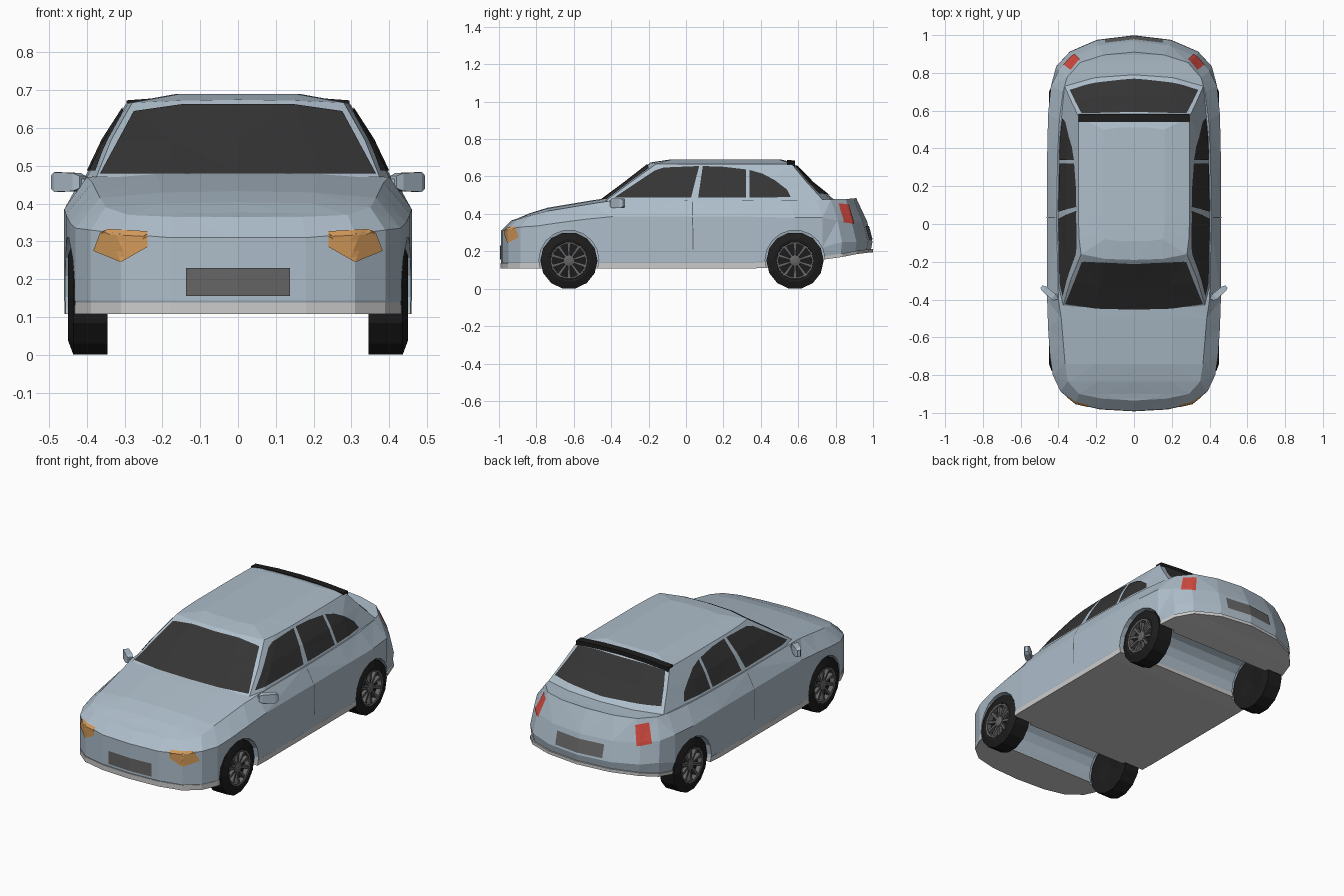
import bpy, bmesh, math
from mathutils import Vector
from mathutils.bvhtree import BVHTree

if "Cube" in bpy.data.objects:
    bpy.data.objects.remove(bpy.data.objects["Cube"])


def material(name, r, g, b):
    m = bpy.data.materials.new(name)
    m.diffuse_color = (r, g, b, 1)
    m.use_nodes = True
    m.node_tree.nodes["Principled BSDF"].inputs["Base Color"].default_value = m.diffuse_color
    return m


PAINT = material("paint", .42, .51, .59)
GLASS = material("glass", .035, .035, .035)
RUBBER = material("rubber", .012, .012, .012)
AMBER = material("amber", .65, .32, .1)
RED = material("red", .65, .07, .05)
DARK = material("dark_grey", .13, .13, .13)


def finish(name, bm, mat=None, mirror=False):
    bmesh.ops.remove_doubles(bm, verts=bm.verts, dist=1e-5)
    bmesh.ops.recalc_face_normals(bm, faces=bm.faces)
    me = bpy.data.meshes.new(name)
    bm.to_mesh(me)
    bm.free()
    ob = bpy.data.objects.new(name, me)
    bpy.context.collection.objects.link(ob)
    if mat:
        me.materials.append(mat)
    if mirror:
        ob.modifiers.new("mirror", 'MIRROR').use_mirror_merge = False
    return ob


def loft(name, rings, mat=None, cap=False, mirror=False, tris=False):
    """Skin a list of closed rings with equal point counts."""
    bm = bmesh.new()
    vs = [[bm.verts.new(p) for p in r] for r in rings]
    n = len(rings[0])
    for a, b in zip(vs, vs[1:]):
        for i in range(n):
            j = (i + 1) % n
            bm.faces.new((a[i], a[j], b[j], b[i]))
    if cap:
        bm.faces.new(vs[0])
        bm.faces.new(vs[-1])
    if tris:
        bmesh.ops.remove_doubles(bm, verts=bm.verts, dist=1e-5)
        bmesh.ops.triangulate(bm, faces=bm.faces)
    return finish(name, bm, mat, mirror)


def circle_x(x, r, cy, cz, n):
    """Ring of n points around an axis parallel to x."""
    return [(x, cy + r * math.sin((i + .5) * math.tau / n),
             cz + r * math.cos((i + .5) * math.tau / n)) for i in range(n)]


def panel(name, pts, axis, sign, target, mat, mirror=False, lift=.004, creases=()):
    """Project a flat outline on to a surface; axis 0 takes (y,z), axis 1 takes (x,z)."""
    tb = bmesh.new()
    tb.from_mesh(target.data)
    tree = BVHTree.FromBMesh(tb)
    tb.free()
    d = Vector((sign, 0, 0)) if axis == 0 else Vector((0, sign, 0))
    bm = bmesh.new()
    bm.faces.new([bm.verts.new(d * 2 + (Vector((0, a, z)) if axis == 0 else Vector((a, 0, z))))
                  for a, z in pts])
    for point, normal in creases:
        bmesh.ops.bisect_plane(bm, geom=bm.verts[:] + bm.edges[:] + bm.faces[:],
                               plane_co=point, plane_no=normal)
    bmesh.ops.triangulate(bm, faces=bm.faces)
    bmesh.ops.subdivide_edges(bm, edges=bm.edges, cuts=5, use_grid_fill=True)
    for v in bm.verts:
        hit = tree.ray_cast(v.co, -d)[0] or tree.find_nearest(v.co)[0]
        v.co = hit + d * lift
    return finish(name, bm, mat, mirror)


def both(pts):
    """Mirror a half outline of (x, y) points to the other side."""
    return pts + [(-x, y) for x, y in reversed(pts) if x > 0]


# Body stations from nose to tail: waist x, y, z, top edge x, y, z, underside z
stations = [
    (0, -.99, .31, 0, -.935, .365, .108), (.18, -.98, .31, .17, -.925, .365, .108),
    (.31, -.95, .32, .29, -.90, .37, .108), (.39, -.885, .33, .35, -.835, .39, .108),
    (.43, -.80, .335, .365, -.74, .415, .108), (.445, -.70, .35, .375, -.62, .435, .108),
    (.455, -.55, .37, .385, -.50, .455, .108), (.46, -.40, .385, .40, -.40, .47, .108),
    (.46, 0, .385, .41, 0, .475, .108), (.46, .35, .385, .405, .35, .475, .108),
    (.455, .58, .38, .395, .55, .475, .12), (.44, .73, .38, .375, .70, .475, .155),
    (.40, .81, .365, .355, .775, .478, .17), (.33, .885, .36, .285, .855, .48, .185),
    (.19, .945, .36, .16, .895, .482, .193), (0, .968, .36, 0, .91, .485, .195)]
body_rings, floor_rings = [], []
for x, y, z, xt, yt, zt, zb in stations:
    k = 1.03 if y > .8 else 1                       # rear bumper bulge
    crown = min(.018, (y + 1) * .12) if y < -.3 and x > 0 else 0
    lip = .25 if y > .8 else .22 if y > .7 else zb + .035
    half = [(x * k * .985, y * k * .99, zb + .006), (x * k, y * k, lip), (x, y, z),
            (xt, yt, zt), (xt * .55, yt, zt + crown * .8)]
    body_rings.append(half + [(0, yt, zt + crown)] + [(-a, b, c) for a, b, c in reversed(half)])
    fx, fy = x * k * .998, y * k * 1.002
    h = .03 if y < .7 else .018
    floor_rings.append([(fx, fy, zb), (fx, fy, zb + h), (-fx, fy, zb + h), (-fx, fy, zb)])
body = loft("body", body_rings, PAINT, tris=True)
underbody = loft("underbody", floor_rings)

# Wheel arches: wide at the sides, narrower between the wheels
WHEELS = {"front": -.626, "rear": .583}
for cy in WHEELS.values():
    cutter = loft("arch_cutter", [circle_x(s, r, cy, .153, 18) for s, r in
                                  ((-.6, .16), (-.335, .16), (-.33, .143),
                                   (.33, .143), (.335, .16), (.6, .16))], cap=True)
    cutter.hide_render = True
    for ob in (body, underbody):
        mod = ob.modifiers.new("arch", 'BOOLEAN')
        mod.operation, mod.object, mod.solver = 'DIFFERENCE', cutter, 'EXACT'
        bpy.context.view_layer.objects.active = ob
        bpy.ops.object.modifier_apply(modifier="arch")
    bpy.data.objects.remove(cutter)

# Cabin: half outlines at belt, mid window, roof edge and roof crown
levels = [
    (.47, 0, [(0, -.46), (.2, -.455), (.375, -.43), (.40, -.33), (.405, .05),
              (.397, .45), (.37, .735), (.2, .785), (0, .80)]),
    (.57, 0, [(0, -.325), (.18, -.32), (.335, -.295), (.35, -.2), (.357, .05),
              (.352, .45), (.33, .645), (.18, .668), (0, .675)]),
    (.675, .1, [(0, -.19), (.15, -.185), (.28, -.16), (.29, -.08), (.295, .05),
                (.295, .4), (.292, .565), (.15, .57), (0, .572)]),
    (.69, 0, [(0, -.09), (.08, -.09), (.155, -.08), (.16, -.04), (.165, .05),
              (.165, .35), (.16, .5), (.08, .51), (0, .51)])]
cabin = loft("cabin", [[(x, y, z - c * x * x) for x, y in both(o)] for z, c, o in levels],
             PAINT, cap=True, tris=True)

# Glass
folds = [((0, 0, .57), (0, 0, 1)), ((0, 0, 0), (1, 0, 0)),
         ((.18, 0, 0), (1, 0, 0)), ((-.18, 0, 0), (1, 0, 0))]
panel("windshield", [(-.365, .48), (.365, .48), (.276, .645), (.15, .663), (-.15, .663), (-.276, .645)],
      1, -1, cabin, GLASS, lift=.007, creases=folds)
panel("rear_window", [(-.34, .51), (0, .5), (.34, .51), (.278, .652), (.15, .66), (-.15, .66), (-.278, .652)],
      1, 1, cabin, GLASS, lift=.007, creases=folds)
side_windows = {
    "front_door_window": [(-.385, .487), (-.165, .633), (-.12, .648), (.07, .656), (.027, .487)],
    "rear_door_window": [(.065, .487), (.09, .656), (.2, .652), (.32, .638), (.32, .487)],
    "quarter_window": [(.34, .487), (.34, .635), (.41, .615), (.475, .58), (.54, .53), (.56, .49)]}
for name, pts in side_windows.items():
    panel(name, pts, 0, 1, cabin, GLASS, mirror=True, creases=folds[:1])

# Lights, plates and door seam
panel("headlight", [(.24, .327), (.24, .285), (.31, .245), (.383, .275), (.365, .323), (.345, .333)],
      1, -1, body, AMBER, mirror=True)
panel("tail_light", [(.285, .45), (.335, .457), (.375, .355), (.315, .345)], 1, 1, body, RED, mirror=True)
panel("front_plate", [(-.137, .155), (.137, .155), (.137, .23), (-.137, .23)], 1, -1, body, DARK)
panel("rear_plate", [(-.15, .262), (.15, .262), (.15, .335), (-.15, .335)], 1, 1, body, DARK)
panel("door_seam", [(.036, .21), (.041, .21), (.036, .465), (.031, .465)], 0, 1, body, DARK,
      mirror=True, lift=.002)

# Roof spoiler
loft("spoiler", [[(x, y, z - .17 * x * x) for y, z in
                  ((.54, .688), (.582, .686), (.582, .66), (.54, .66))]
                 for x in (-.295, -.15, 0, .15, .295)], RUBBER, cap=True)

# Door mirrors: tapered housing on a short arm
c, s = math.cos(math.radians(40)), math.sin(math.radians(40))
rings = []
for u, w, h in ((-.05, .012, .016), (-.03, .018, .024), (.035, .016, .026), (.052, .008, .017)):
    rings.append([(.45 + u * c - v * s, -.365 + u * s + v * c, .457 + t)
                  for v, t in ((-w, -h), (w, -h), (w, h), (-w, h))])
loft("door_mirror", rings, PAINT, cap=True, mirror=True)
loft("mirror_arm", [[(x, -.385 + v, .455 + t) for v, t in
                     ((-.015, -.01), (.015, -.01), (.015, .01), (-.015, .01))]
                    for x in (.375, .425)], PAINT, cap=True, mirror=True)

# Wheels: tyre, rim ring, hub and ten spokes
CZ = .15
for end, cy in WHEELS.items():
    tyre = ((0, .36), (.09, .345), (.153, .345), (.153, .436), (.115, .45), (.1, .447), (.096, .42), (0, .42))
    loft(end + "_tyre", [circle_x(x, r, cy, CZ, 14) for r, x in tyre], RUBBER, mirror=True)
    rim = ((.099, .42), (.099, .449), (.09, .447), (.09, .42))
    loft(end + "_rim", [circle_x(x, r, cy, CZ, 14) for r, x in rim], DARK, mirror=True)
    hub = ((.032, .42), (.03, .44), (.014, .444), (0, .444))
    loft(end + "_hub", [circle_x(x, r, cy, CZ, 10) for r, x in hub], DARK, mirror=True)
    bm = bmesh.new()
    for i in range(10):
        a = i * math.tau / 10
        d, t = Vector((0, math.sin(a), math.cos(a))), Vector((0, math.cos(a), -math.sin(a)))
        base = Vector((0, cy, CZ))
        inner, outer = ([bm.verts.new(base + d * r + t * q + Vector((x, 0, 0)))
                         for q, x in ((-w, .42), (-w, xo), (w, xo), (w, .42))]
                        for r, w, xo in ((.02, .005, .437), (.094, .008, .444)))
        for k in range(4):
            j = (k + 1) % 4
            bm.faces.new((inner[k], inner[j], outer[j], outer[k]))
    finish(end + "_spokes", bm, DARK, mirror=True)
